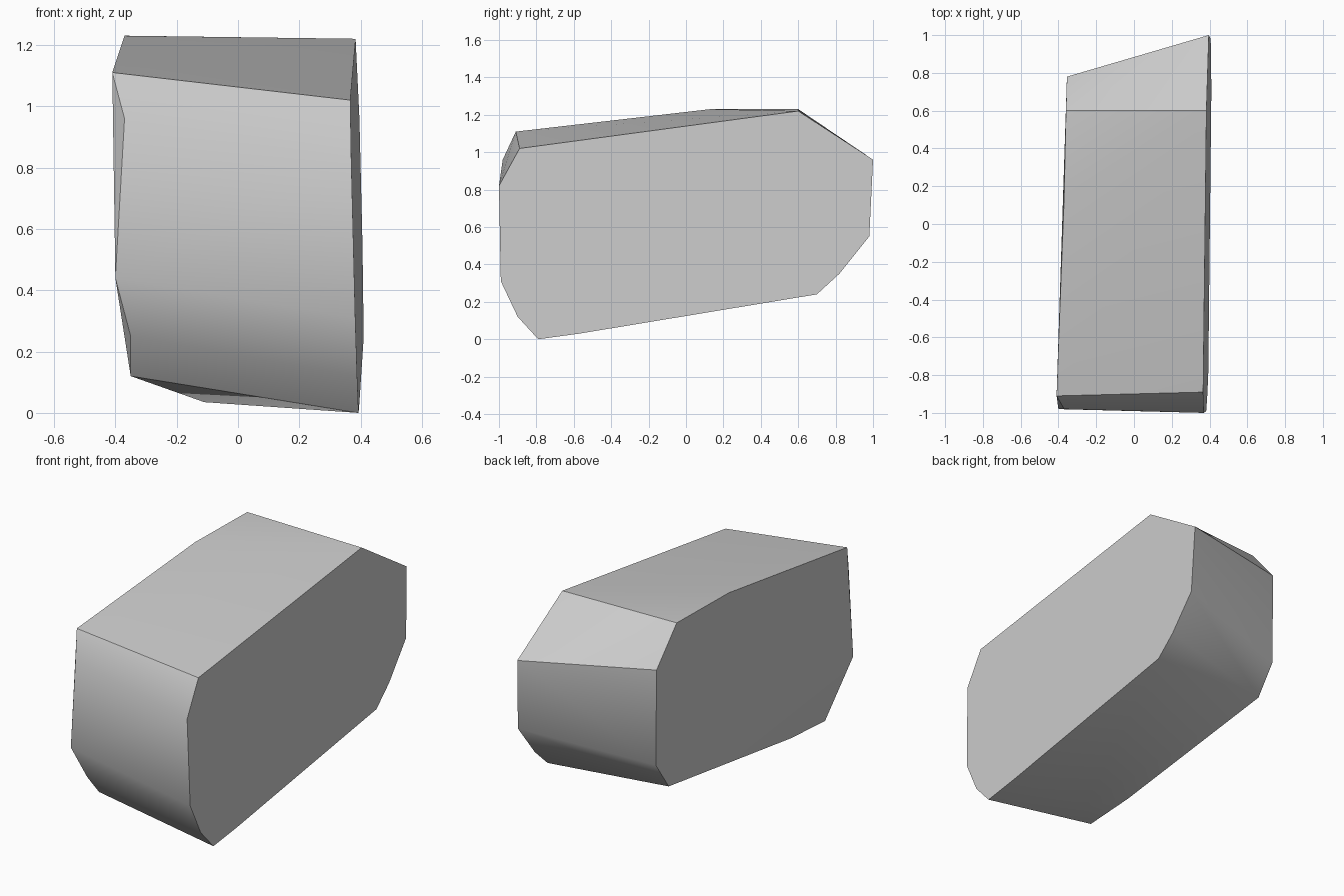
import bpy
import bmesh

# Remove the default cube only
default_cube = bpy.data.objects.get("Cube")
if default_cube:
    bpy.data.objects.remove(default_cube, do_unlink=True)

# One plain stone colour
stone = bpy.data.materials.new("stone_grey")
stone.use_nodes = True
stone_colour = (0.6, 0.6, 0.6, 1)
stone.diffuse_color = stone_colour
stone.node_tree.nodes["Principled BSDF"].inputs["Base Color"].default_value = stone_colour


def left_face_x(y, z):
    """The left side is one flat, slightly leaning cut."""
    return 0.405 + 0.015 * y - 0.025 * z


# Outline (y, z) of the flat left side
left_outline = [
    (-0.89, 1.02), (0.6, 1.22), (1, 0.96), (0.98, 0.55),
    (0.82, 0.35), (0.7, 0.24), (-0.57, 0.03), (-0.79, 0),
    (-0.9, 0.12), (-0.99, 0.31), (-1, 0.82),
]

# Corners of the rougher right side, top, back, underside, front
right_corners = [
    (-0.41, -0.91, 1.11), (-0.37, 0.13, 1.23), (-0.36, 0.6, 1.23),
    (-0.355, 0.78, 1.02), (-0.35, 0.78, 0.46), (-0.35, 0.66, 0.29),
    (-0.35, -0.47, 0.14), (-0.35, -0.79, 0.12), (-0.35, -0.9, 0.25),
    (-0.4, -0.98, 0.44), (-0.37, -0.98, 0.96),
]

# Low bulge on the underside
underside_bulge = (-0.11, -0.55, 0.035)

# Wrap the corners in a convex chipped block
bm = bmesh.new()
for y, z in left_outline:
    bm.verts.new((left_face_x(y, z), y, z))
for corner in right_corners + [underside_bulge]:
    bm.verts.new(corner)
bmesh.ops.convex_hull(bm, input=list(bm.verts))
loose = [v for v in bm.verts if not v.link_faces]
bmesh.ops.delete(bm, geom=loose, context="VERTS")
bmesh.ops.dissolve_limit(bm, angle_limit=0.01, verts=list(bm.verts), edges=list(bm.edges))
bmesh.ops.recalc_face_normals(bm, faces=list(bm.faces))

mesh = bpy.data.meshes.new("stone_block")
bm.to_mesh(mesh)
bm.free()
mesh.materials.append(stone)
block = bpy.data.objects.new("stone_block", mesh)
bpy.context.collection.objects.link(block)

# Soften shallow bends, keep the main edges crisp
bpy.ops.object.select_all(action="DESELECT")
block.select_set(True)
bpy.context.view_layer.objects.active = block
bpy.ops.object.shade_smooth_by_angle(angle=0.56)
